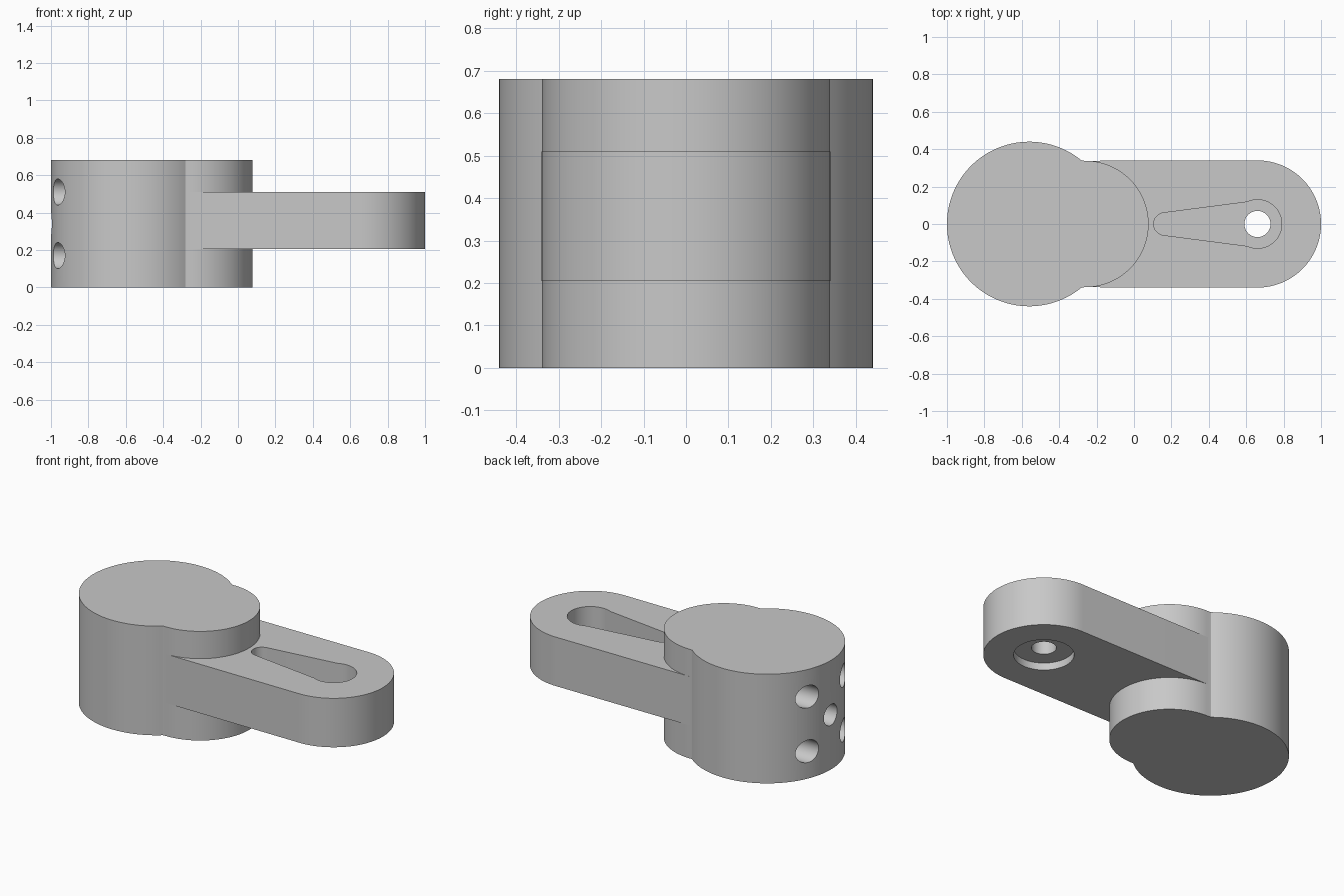
import bpy, bmesh
from math import radians, sin, cos, pi
from mathutils import Matrix

cube = bpy.data.objects.get("Cube")
if cube:
    bpy.data.objects.remove(cube, do_unlink=True)

grey = bpy.data.materials.new("plain grey")
grey.use_nodes = True
tone = (0.58, 0.58, 0.58, 1)
grey.diffuse_color = tone
grey.node_tree.nodes["Principled BSDF"].inputs["Base Color"].default_value = tone


def arc(cx, r, start, end, steps=48):
    """Points on an arc centred on the x axis, angles in degrees."""
    angles = [radians(start + (end - start) * i / steps) for i in range(steps + 1)]
    return [(cx + r * cos(a), r * sin(a)) for a in angles]


def prism(name, outline, bottom, top):
    """Extrude a counter-clockwise outline between two heights."""
    bm = bmesh.new()
    face = bm.faces.new([bm.verts.new((x, y, bottom)) for x, y in outline])
    moved = bmesh.ops.extrude_face_region(bm, geom=[face])["geom"]
    bmesh.ops.translate(bm, vec=(0, 0, top - bottom),
                        verts=[v for v in moved if isinstance(v, bmesh.types.BMVert)])
    bmesh.ops.recalc_face_normals(bm, faces=bm.faces)
    return add_object(name, bm)


def cylinder(name, r, depth, matrix):
    bm = bmesh.new()
    bmesh.ops.create_cone(bm, cap_ends=True, segments=48, radius1=r, radius2=r,
                          depth=depth, matrix=matrix)
    return add_object(name, bm)


def add_object(name, bm):
    mesh = bpy.data.meshes.new(name)
    bm.to_mesh(mesh)
    bm.free()
    mesh.materials.append(grey)
    obj = bpy.data.objects.new(name, mesh)
    bpy.context.collection.objects.link(obj)
    return obj


def activate(obj):
    bpy.ops.object.select_all(action="DESELECT")
    obj.select_set(True)
    bpy.context.view_layer.objects.active = obj


def cut(target, cutter):
    """Subtract the cutter, then discard it."""
    cutter.hide_render = True
    activate(target)
    mod = target.modifiers.new("cut", "BOOLEAN")
    mod.operation = "DIFFERENCE"
    mod.solver = "EXACT"
    mod.object = cutter
    bpy.ops.object.modifier_apply(modifier=mod.name)
    bpy.data.objects.remove(cutter, do_unlink=True)


height, boss_r, boss_x, pivot_x = 0.68, 0.338, -0.26, 0.66

# Body: a large drum merged with a smaller boss
drum_arc = arc(-0.56, 0.44, 50.4, 309.6, 96)
boss_arc = arc(boss_x, boss_r, -93.4, 93.4, 72)
body = prism("body", drum_arc + boss_arc[1:-1], 0, height)

# Five blind holes in the end of the drum
holes = [(y, z, 0.07) for y in (-0.175, 0.175) for z in (0.17, 0.51)]
holes.append((0, height / 2, 0.065))
for y, z, r in holes:
    place = Matrix.Translation((-0.9, y, z)) @ Matrix.Rotation(pi / 2, 4, "Y")
    cut(body, cylinder("hole_cutter", r, 0.4, place))

# Arm: round-ended bar that starts inside the boss
outline = arc(pivot_x, 0.34, -90, 90, 64) + [(boss_x, boss_r), (boss_x, -boss_r)]
arm = prism("arm", outline, 0.205, 0.51)

# Tapered slot in the top, counterbore below, and a through hole
slot = arc(pivot_x, 0.13, -115, 115) + arc(0.165, 0.06, 97, 263, 32)
cut(arm, prism("slot_cutter", slot, 0.34, 0.6))
cut(arm, cylinder("counterbore_cutter", 0.17, 0.1, Matrix.Translation((pivot_x, 0, 0.2))))
cut(arm, cylinder("pivot_cutter", 0.07, 1, Matrix.Translation((pivot_x, 0, 0.35))))

for part in (body, arm):
    activate(part)
    bpy.ops.object.shade_smooth_by_angle(angle=radians(25))
